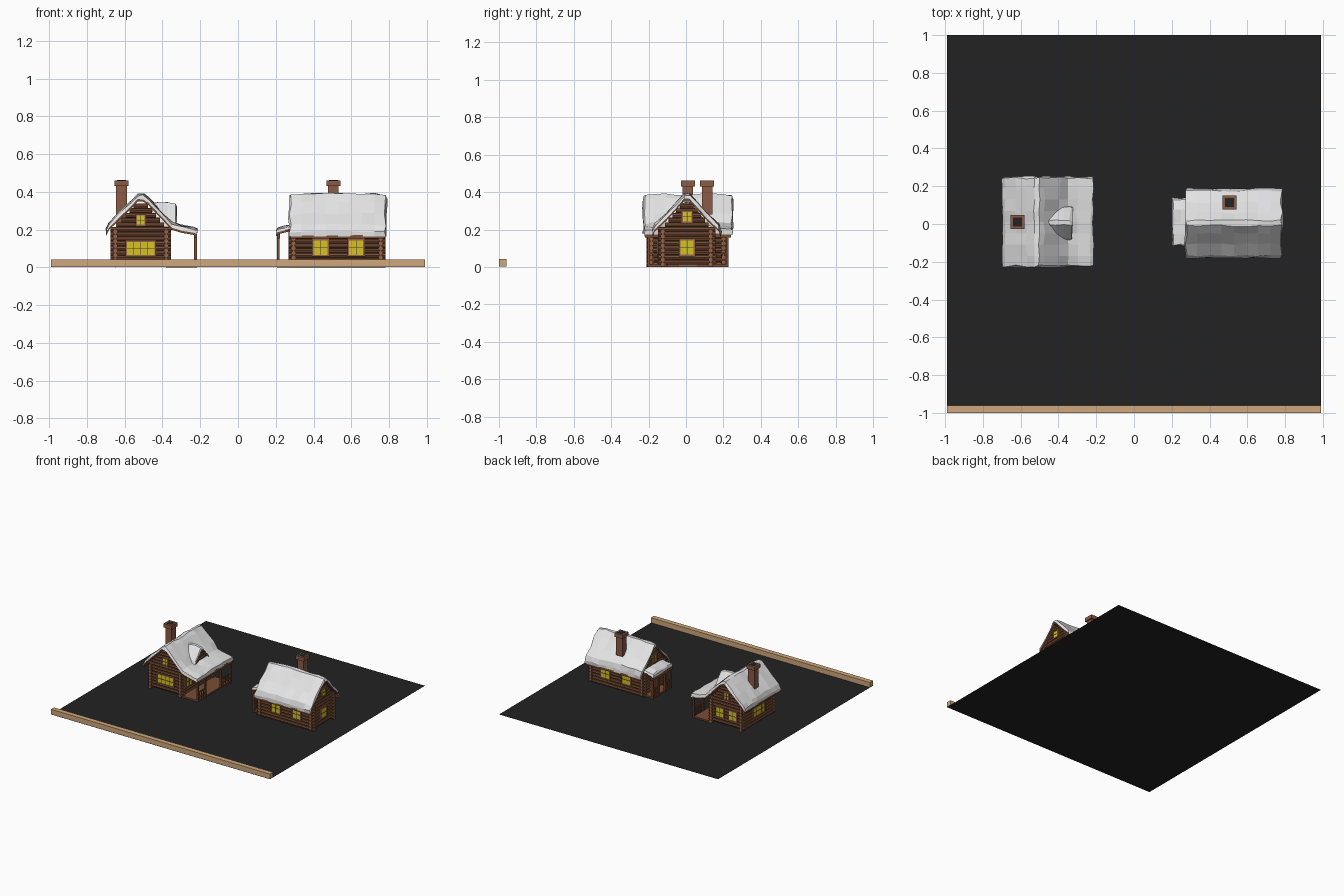
import bpy, bmesh, math, random
from mathutils import Matrix, Vector

if "Cube" in bpy.data.objects:
    bpy.data.objects.remove(bpy.data.objects["Cube"])

random.seed(4)
R, PITCH = 0.0135, 0.025
COLORS = {
    "black": (0.016, 0.016, 0.016), "snow": (0.78, 0.78, 0.79),
    "log_brown": (0.19, 0.075, 0.035), "log_end": (0.30, 0.125, 0.065),
    "brick": (0.26, 0.105, 0.06), "dark_trim": (0.085, 0.033, 0.016),
    "window_yellow": (0.66, 0.54, 0.02), "tan_wood": (0.62, 0.39, 0.20),
}
MATS = {}
for n, c in COLORS.items():
    MATS[n] = bpy.data.materials.new(n)
    MATS[n].diffuse_color = (*c, 1)


class Part:
    """One named object gathered from simple solids."""
    def __init__(self, name, *mats):
        self.name, self.mats, self.bm = name, mats, bmesh.new()

    def box(self, a, b, mat=0):
        a, b = Vector(a), Vector(b)
        s = b - a
        m = Matrix.Translation((a + b) / 2) @ Matrix.Diagonal((abs(s.x), abs(s.y), abs(s.z), 1))
        r = bmesh.ops.create_cube(self.bm, size=1, matrix=m)
        for f in {f for v in r["verts"] for f in v.link_faces}:
            f.material_index = mat

    def log(self, p, q, r=R, cap=0):
        p, q = Vector(p), Vector(q)
        m = Matrix.Translation((p + q) / 2) @ (q - p).to_track_quat('Z', 'Y').to_matrix().to_4x4()
        res = bmesh.ops.create_cone(self.bm, cap_ends=True, segments=8, radius1=r, radius2=r,
                                    depth=(q - p).length, matrix=m)
        for f in {f for v in res["verts"] for f in v.link_faces}:
            f.material_index = cap if len(f.verts) > 4 else 0

    def sheet(self, prof, u0, u1, thick, M, segs=1, jit=0.0):
        """Sweep a (v, z) profile along u; jitter gives lumpy snow."""
        n = len(prof)
        rings = []
        for i in range(segs + 1):
            end = i in (0, segs)
            ring = []
            for k, (v, z) in enumerate(prof + [(v, z - thick) for v, z in reversed(prof)]):
                top = k < n
                u = u0 + (u1 - u0) * i / segs
                if jit and end:
                    u += random.uniform(-jit, jit) + (0.008 if i == 0 else -0.008) * (0.8 if top else 0)
                if jit and top:
                    z += random.uniform(-jit, jit) * 0.7 - (0.006 if end else 0)
                    v += random.uniform(-jit, jit) * 0.7
                ring.append(self.bm.verts.new(M @ Vector((u, v, z))))
            rings.append(ring)
        m = 2 * n
        for a, b in zip(rings, rings[1:]):
            for k in range(m):
                self.bm.faces.new((a[k], a[(k + 1) % m], b[(k + 1) % m], b[k]))
        for ring in (rings[0], rings[-1]):
            for k in range(n - 1):
                self.bm.faces.new((ring[k], ring[k + 1], ring[m - 2 - k], ring[m - 1 - k]))

    def done(self):
        bmesh.ops.recalc_face_normals(self.bm, faces=self.bm.faces)
        me = bpy.data.meshes.new(self.name)
        self.bm.to_mesh(me)
        self.bm.free()
        for n in self.mats:
            me.materials.append(MATS[n])
        bpy.context.collection.objects.link(bpy.data.objects.new(self.name, me))


def log_walls(name, M, hl, hw, apex, eave=0.2):
    p = Part(name, "log_brown", "log_end")
    ext = 0.026
    for s in (-1, 1):
        for k in range(8):
            z = R + k * PITCH
            p.log(M @ Vector((-hl - ext, s * hw, z)), M @ Vector((hl + ext, s * hw, z)), cap=1)
            z += PITCH / 2
            p.log(M @ Vector((s * hl, -hw - ext, z)), M @ Vector((s * hl, hw + ext, z)), cap=1)
        z = eave + PITCH
        while z < apex - 0.012:
            w = hw * (apex - z) / (apex - eave) + 0.008
            p.log(M @ Vector((s * hl, -w, z)), M @ Vector((s * hl, w, z)), cap=1)
            z += PITCH
    p.done()


def window(name, axis, sign, plane, c, w, z0, z1, cols=2, rows=2, door=False):
    """Pane, frame and bars on a wall facing sign * axis."""
    p = Part(name, "log_brown" if door else "window_yellow", "dark_trim", "log_end")
    def bx(t0, t1, d0, d1, a, b, m):
        lo, hi = plane + sign * d0, plane + sign * d1
        if axis == 'x':
            p.box((lo, t0, a), (hi, t1, b), m)
        else:
            p.box((t0, lo, a), (t1, hi, b), m)
    t0, t1, f = c - w / 2, c + w / 2, 0.009
    bx(t0, t1, 0.008, 0.016, z0, z1, 0)
    for a, b in ((t0 - f, t0), (t1, t1 + f)):
        bx(a, b, 0, 0.021, z0 - f, z1 + f, 2)
    for a, b in ((z0 - f, z0), (z1, z1 + f)):
        bx(t0, t1, 0, 0.021, a, b, 2)
    for i in range(1, cols):
        t = t0 + w * i / cols
        bx(t - 0.0015, t + 0.0015, 0.01, 0.018, z0, z1, 1)
    for i in range(1, rows):
        z = z0 + (z1 - z0) * i / rows
        bx(t0, t1, 0.01, 0.018, z - 0.0015, z + 0.0015, 1)
    p.done()


def roof(name, prof, u0, u1, M, segs=8, thick=0.028):
    s = Part(name + "_snow", "snow")
    s.sheet(prof, u0, u1, thick, M, segs, 0.007)
    s.done()
    b = Part(name + "_boards", "log_brown")
    b.sheet([(v, z - thick + 0.004) for v, z in prof], u0 + 0.008, u1 - 0.008, 0.015, M)
    b.done()


def chimney(name, x, y, z0):
    p = Part(name, "brick", "black")
    p.box((x - .028, y - .028, z0), (x + .028, y + .028, .435))
    p.box((x - .037, y - .037, .43), (x + .037, y + .037, .461))
    p.box((x - .024, y - .024, .455), (x + .024, y + .024, .462), 1)
    p.done()


def porch(name, x, wall, ys, top):
    """Posts, beam, railing and floor in front of a wall, along y."""
    p = Part(name, "log_brown", "log_end")
    for i, y in enumerate(ys):
        p.box((x - .007, y - .007, 0), (x + .007, y + .007, top))
    p.box((x - .008, ys[0] - .02, top - .015), (x + .008, ys[-1] + .02, top + .008))
    p.box((min(x, wall), ys[0], 0), (max(x, wall), ys[-1], .012))
    for a, b in ((ys[0], ys[1]), (ys[-2], ys[-1])):
        for z in (.035, .07):
            p.box((x - .004, a, z), (x + .004, b, z + .008))
        for j in range(1, 4):
            y = a + (b - a) * j / 4
            p.box((x - .003, y - .003, .012), (x + .003, y + .003, .07))
    p.done()


# Ground and front beam
g = Part("ground", "black")
g.bm.faces.new([g.bm.verts.new(c) for c in ((-.99, -1, 0), (.99, -1, 0), (.99, 1, 0), (-.99, 1, 0))])
g.done()
b = Part("front_beam", "tan_wood")
b.box((-.99, -1, .001), (.99, -.96, .042))
b.done()

turn = Matrix.Rotation(math.pi / 2, 4, 'Z')

# Left cabin: ridge along y, porch on its right side
ML = Matrix.Translation((-.515, .0075, 0)) @ turn
log_walls("left_cabin_walls", ML, .193, .135, .362)
roof("left_roof", [(.183, .208), (.168, .238), (.11, .293), (.055, .345), (.015, .388), (-.012, .388),
                   (-.04, .368), (-.12, .285), (-.165, .238), (-.215, .222), (-.285, .21), (-.298, .202)],
     -.237, .242, ML)
porch("left_porch", -.225, -.38, (-.2, -.1, .1, .22), .172)
chimney("left_chimney", -.617, .01, .2)

# Dormer on the right slope of the left roof
MD = Matrix.Translation((-.4, .005, 0))
roof("dormer_roof", [(-.095, .232), (-.08, .262), (-.012, .346), (.012, .346), (.08, .262), (.095, .232)],
     -.06, .07, MD, 3, .022)
d = Part("dormer_wall", "log_brown", "log_end")
for k in range(4):
    w = .075 - k * .02
    d.log((-.347, .005 - w, .225 + k * PITCH), (-.347, .005 + w, .225 + k * PITCH), cap=1)
d.done()

# Right cabin: ridge along x, porch on its left gable
MR = Matrix.Translation((.525, .004, 0))
log_walls("right_cabin_walls", MR, .231, .128, .362)
half = [(.183, .192), (.172, .228), (.11, .285), (.055, .345), (.014, .39)]
roof("right_roof", [(-v, z) for v, z in half] + half[::-1], -.255, .262, MR)
roof("right_porch_roof", [(.038, .198), (.03, .208), (-.01, .218), (-.05, .228)], -.118, .14,
     Matrix.Translation((.24, 0, 0)) @ turn, 4, .022)
porch("right_porch", .214, .29, (-.1, -.03, .05, .122), .168)
chimney("right_chimney", .505, .113, .28)

# Windows and doors
for s, n in ((-1, "front"), (1, "back")):
    yl, yr = .0075 + s * .193, .004 + s * .128
    window(f"left_{n}_gable_window", 'y', s, yl, -.515, .04, .226, .274)
    for x in (.438, .626):
        window(f"right_{n}_window", 'y', s, yr, x, .074, .066, .143)
window("left_front_window", 'y', -1, -.1855, -.515, .146, .066, .135, 4)
for x in (-.575, -.455):
    window("left_back_window", 'y', 1, .2005, x, .065, .066, .14)
window("left_side_window", 'x', -1, -.65, .01, .146, .066, .135, 4)
window("left_porch_window", 'x', 1, -.38, -.11, .07, .066, .14)
window("left_door", 'x', 1, -.38, .03, .075, .012, .15, 3, 1, True)
window("right_gable_window", 'x', 1, .756, .006, .07, .066, .14)
window("right_gable_small_window", 'x', 1, .756, .006, .045, .242, .293)
window("right_attic_window", 'x', -1, .294, .006, .045, .242, .293)
window("right_door", 'x', -1, .294, .01, .075, .012, .15, 3, 1, True)

for m in bpy.data.materials:
    if m.users and not m.is_grease_pencil:
        m.use_nodes = True
        m.node_tree.nodes["Principled BSDF"].inputs["Base Color"].default_value = m.diffuse_color
